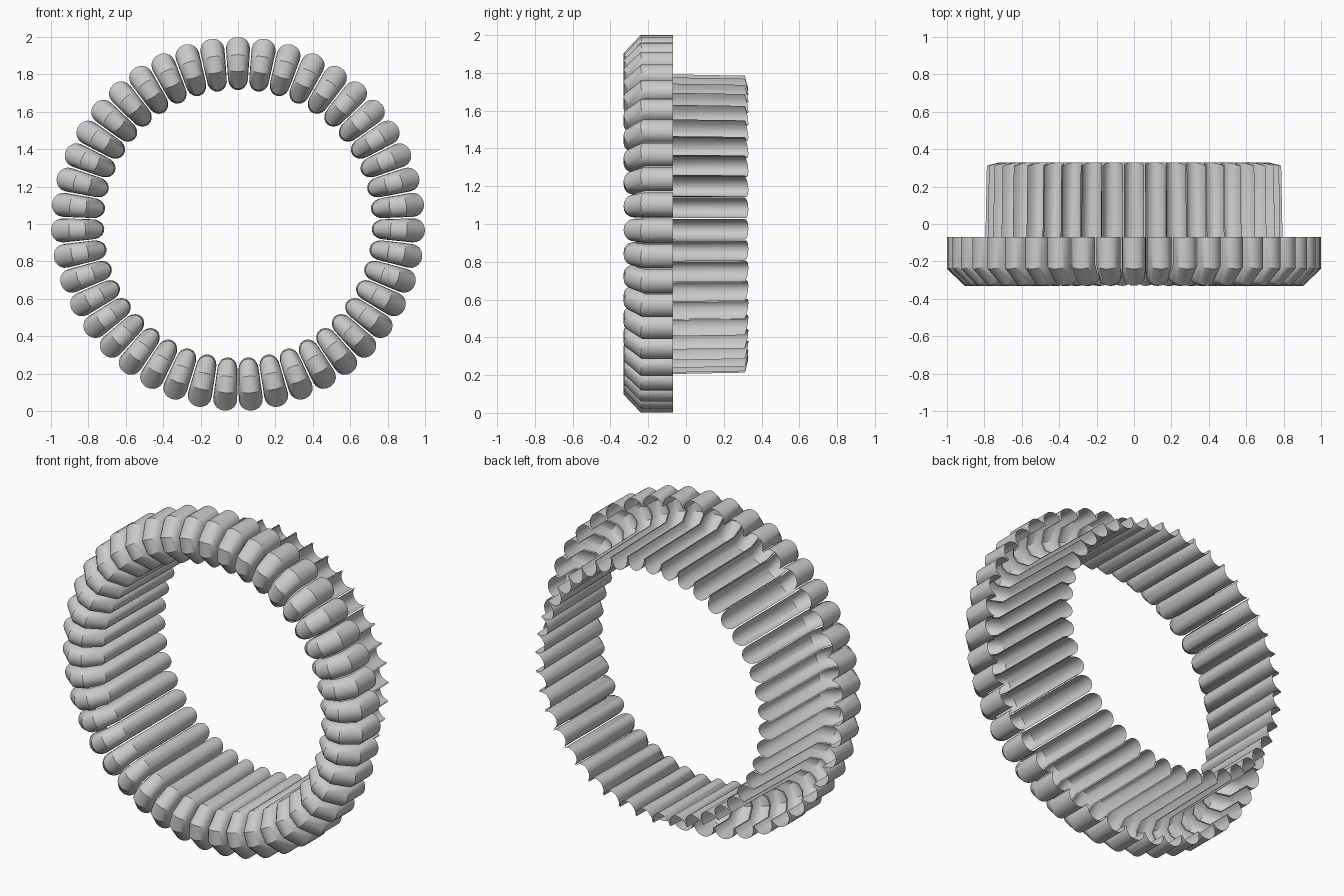
import bpy, bmesh, math

if "Cube" in bpy.data.objects:
    bpy.data.objects.remove(bpy.data.objects["Cube"])

COUNT = 43
STEP = 2 * math.pi / COUNT
ARC = 10  # strips across each arched rib

# Rib path from flange rim to tube end: crown (radius, y) and edge (radius, y)
PATH = [
    ((1.000, -0.07), (0.935, -0.07)),
    ((1.000, -0.24), (0.935, -0.215)),
    ((0.905, -0.33), (0.880, -0.265)),
    ((0.815, -0.33), (0.838, -0.265)),
    ((0.722, -0.24), (0.795, -0.215)),
    ((0.715, 0.33), (0.785, 0.312)),
]


def make_rib(i):
    """One open, arched shell rib, turned to its place on the ring."""
    bm = bmesh.new()
    a = i * STEP
    ca, sa = math.cos(a), math.sin(a)
    rows = []
    for (cr, cy), (er, ey) in PATH:
        half = er * math.tan(STEP / 2) * 0.94
        row = []
        for k in range(ARC + 1):
            t = math.pi * k / ARC
            u, lift = -math.cos(t), math.sin(t) ** 0.9
            r = er + (cr - er) * lift
            y = ey + (cy - ey) * lift
            x = half * u
            row.append(bm.verts.new((x * ca + r * sa, y, 1 + r * ca - x * sa)))
        rows.append(row)
    for r0, r1 in zip(rows, rows[1:]):
        for k in range(ARC):
            bm.faces.new((r0[k], r1[k], r1[k + 1], r0[k + 1]))
    mesh = bpy.data.meshes.new("ring_rib")
    bm.to_mesh(mesh)
    bm.free()
    ob = bpy.data.objects.new("ring_rib_%02d" % i, mesh)
    bpy.context.collection.objects.link(ob)
    return ob


# Ring of ribs
ribs = [make_rib(i) for i in range(COUNT)]
bpy.ops.object.select_all(action='DESELECT')
for ob in ribs:
    ob.select_set(True)
bpy.context.view_layer.objects.active = ribs[0]
bpy.ops.object.shade_smooth_by_angle(angle=math.radians(30))
